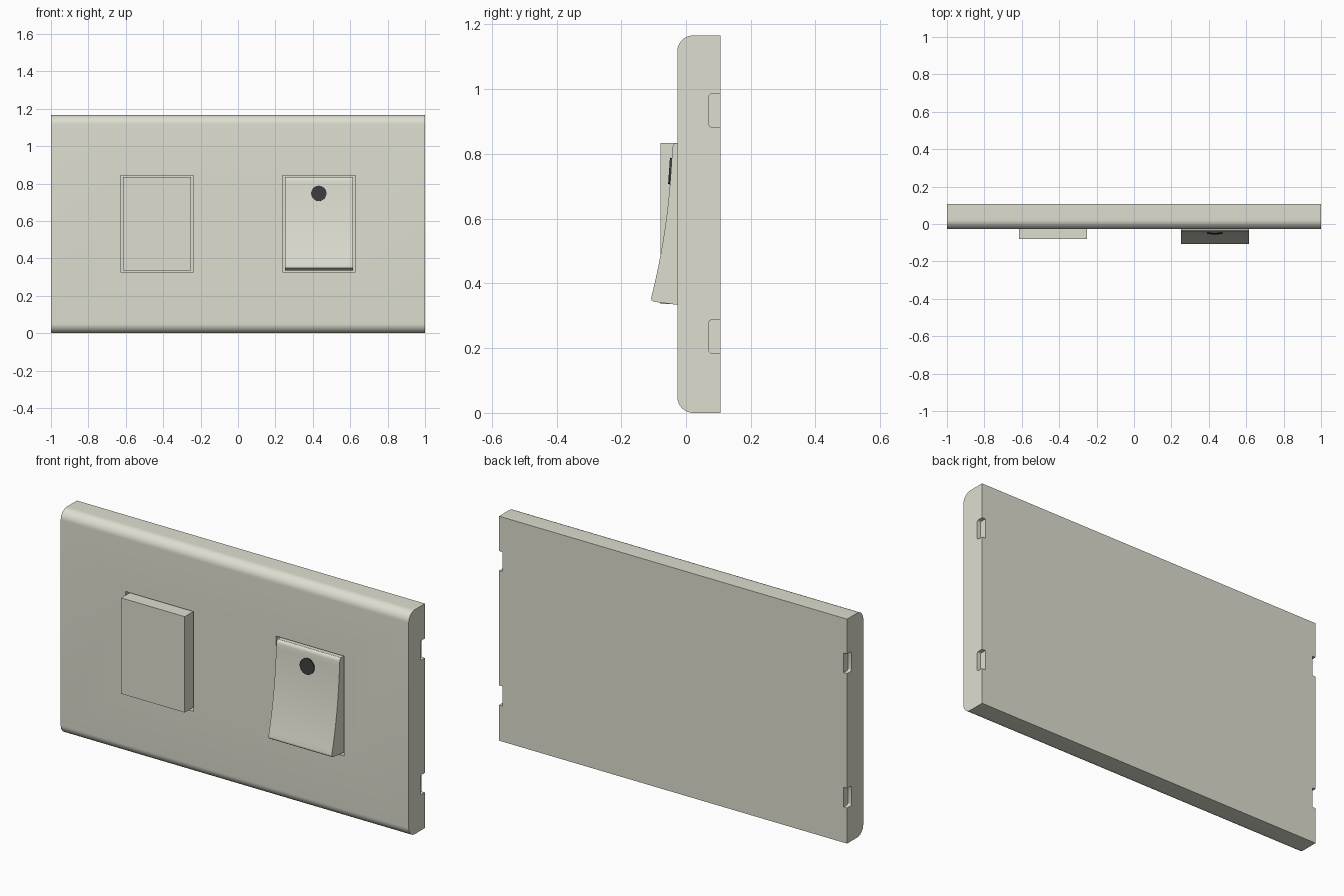
import bpy, bmesh, math
from mathutils import Matrix, Vector

if "Cube" in bpy.data.objects:
    bpy.data.objects.remove(bpy.data.objects["Cube"])


def material(name, rgb):
    m = bpy.data.materials.new(name)
    m.diffuse_color = (*rgb, 1)
    m.use_nodes = True
    m.node_tree.nodes["Principled BSDF"].inputs["Base Color"].default_value = m.diffuse_color
    return m


cream = material("cream_plastic", (0.73, 0.73, 0.63))
dark = material("dark_indicator", (0.045, 0.045, 0.048))


def finish(name, bm, mat):
    bmesh.ops.recalc_face_normals(bm, faces=bm.faces)
    me = bpy.data.meshes.new(name)
    bm.to_mesh(me)
    bm.free()
    ob = bpy.data.objects.new(name, me)
    bpy.context.collection.objects.link(ob)
    me.materials.append(mat)
    return ob


def extrude_x(name, profile, x0, x1, mat=cream):
    """Extrude a closed (y, z) profile along x."""
    bm = bmesh.new()
    face = bm.faces.new([bm.verts.new((x0, y, z)) for y, z in profile])
    res = bmesh.ops.extrude_face_region(bm, geom=[face])
    verts = [g for g in res["geom"] if isinstance(g, bmesh.types.BMVert)]
    bmesh.ops.translate(bm, verts=verts, vec=(x1 - x0, 0, 0))
    return finish(name, bm, mat)


def arc(cy, cz, r, a0, a1, n):
    steps = [math.radians(a0 + (a1 - a0) * i / n) for i in range(n + 1)]
    return [(cy + r * math.cos(a), cz + r * math.sin(a)) for a in steps]


def rect(y0, y1, z0, z1):
    return [(y0, z0), (y1, z0), (y1, z1), (y0, z1)]


def smooth(ob):
    bpy.ops.object.select_all(action='DESELECT')
    ob.select_set(True)
    bpy.context.view_layer.objects.active = ob
    bpy.ops.object.shade_smooth_by_angle(angle=math.radians(30))


def cut(ob, cutter):
    mod = ob.modifiers.new("cut", 'BOOLEAN')
    mod.operation, mod.solver, mod.object = 'DIFFERENCE', 'EXACT', cutter
    bpy.context.view_layer.objects.active = ob
    bpy.ops.object.modifier_apply(modifier=mod.name)
    bpy.data.objects.remove(cutter)


FRONT, BACK, TOP, R = -0.027, 0.106, 1.166, 0.05
FLOOR = 0.01   # bottom of the shallow button pockets

# Wall plate with rounded top and bottom front edges
plate = extrude_x("wall_plate",
                  [(BACK, 0), (BACK, TOP)]
                  + arc(FRONT + R, TOP - R, R, 90, 180, 12)
                  + arc(FRONT + R, R, R, 180, 270, 12), -1, 1)

for side in (-1, 1):
    # Button pocket, leaving a narrow gap round each button
    cut(plate, extrude_x("pocket", rect(-0.2, FLOOR, 0.326, 0.844),
                         side * 0.433 - 0.195, side * 0.433 + 0.195))
    # Snap notches at the rear of each side
    for z in (0.185, 0.883):
        profile = ([(0.2, z), (0.2, z + 0.102)]
                   + arc(0.079, z + 0.094, 0.008, 90, 180, 4)
                   + arc(0.079, z + 0.008, 0.008, 180, 270, 4))
        cut(plate, extrude_x("notch", profile, side * 0.98, side * 1.1))
smooth(plate)

# Flat blank button
extrude_x("blank_button", rect(-0.079, FLOOR, 0.336, 0.834), -0.616, -0.251)


# Rocker switch: concave front sweeping out to a lip at the bottom
def rocker_y(z):
    t = (0.815 - z) / (0.815 - 0.358)
    return -0.0425 - 0.022 * t - 0.0425 * t ** 2.2


face_curve = [(rocker_y(z), z) for z in
              (0.358 + (0.815 - 0.358) * i / 20 for i in range(21))]
lip = [(FLOOR, 0.334), (FRONT, 0.334), (-0.097, 0.343), (-0.102, 0.3445),
       (-0.106, 0.348), (-0.1075, 0.353)]
crown = [(-0.041, 0.823), (-0.037, 0.830), (-0.031, 0.834), (FLOOR, 0.834)]
rocker = extrude_x("rocker_switch", lip + face_curve + crown, 0.25, 0.614)
smooth(rocker)

# Round indicator set into the rocker, tilted to follow its face
z = 0.747
normal = Vector((0, -1, (rocker_y(z + 0.01) - rocker_y(z - 0.01)) / 0.02))
normal.normalize()
bm = bmesh.new()
place = (Matrix.Translation(Vector((0.432, rocker_y(z), z)))
         @ normal.to_track_quat('Z', 'Y').to_matrix().to_4x4())
bmesh.ops.create_cone(bm, cap_ends=True, segments=32, radius1=0.041,
                      radius2=0.041, depth=0.012, matrix=place)
smooth(finish("indicator_light", bm, dark))
